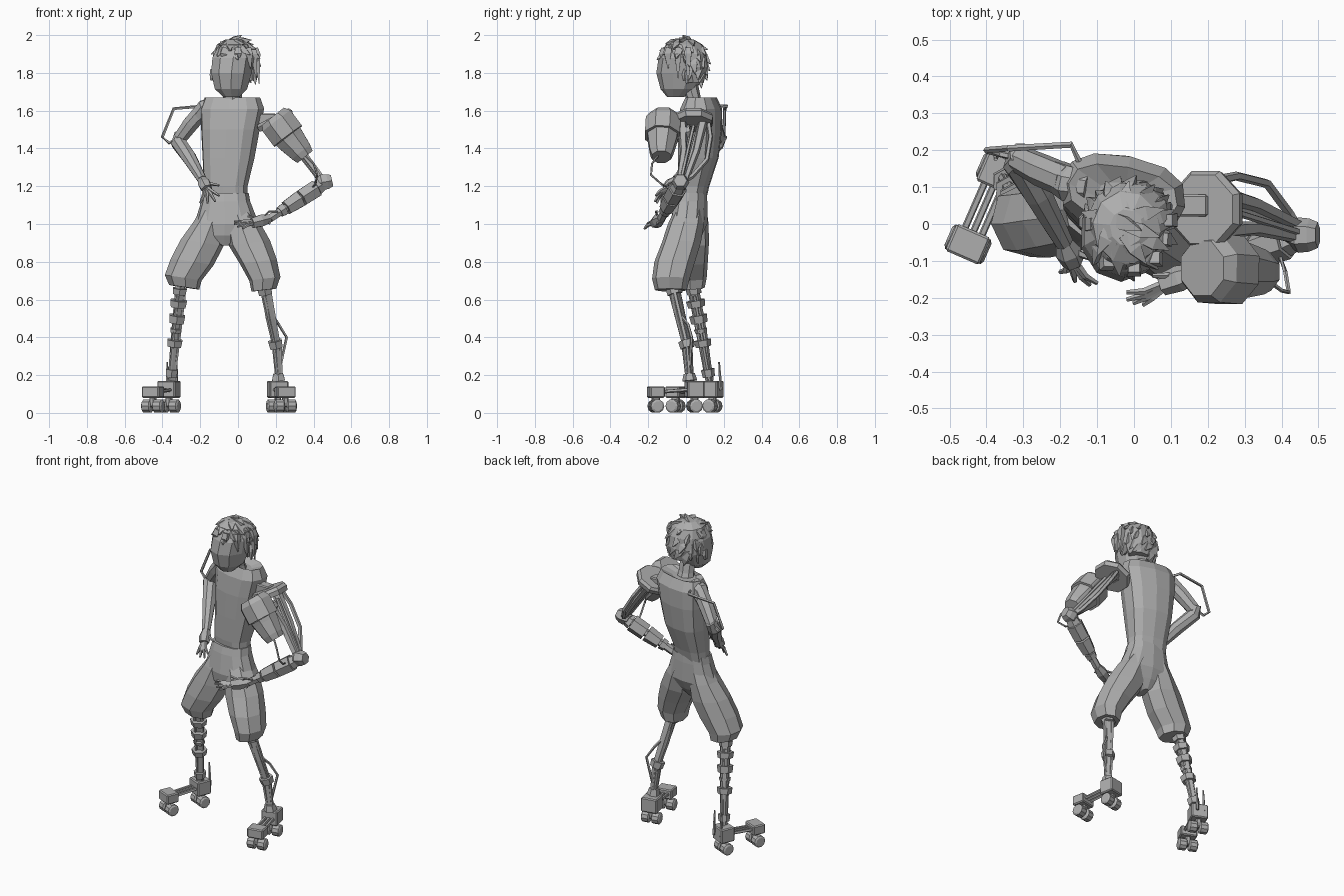
import bpy, bmesh, math, random
from mathutils import Vector, Matrix

random.seed(4)
cube = bpy.data.objects.get("Cube")
if cube:
    bpy.data.objects.remove(cube)

grey = bpy.data.materials.new("plain_grey")
grey.use_nodes = True
grey.diffuse_color = (0.42, 0.42, 0.42, 1)
grey.node_tree.nodes["Principled BSDF"].inputs["Base Color"].default_value = grey.diffuse_color


def finish(name, bm):
    bmesh.ops.recalc_face_normals(bm, faces=bm.faces)
    mesh = bpy.data.meshes.new(name)
    bm.to_mesh(mesh)
    bm.free()
    mesh.materials.append(grey)
    obj = bpy.data.objects.new(name, mesh)
    bpy.context.collection.objects.link(obj)
    return obj


def skin(bm, rings):
    """Bridge rings of points and cap both ends."""
    rows = [[bm.verts.new(p) for p in ring] for ring in rings]
    n = len(rows[0])
    for a, b in zip(rows, rows[1:]):
        for i in range(n):
            j = (i + 1) % n
            bm.faces.new((a[i], a[j], b[j], b[i]))
    bm.faces.new(rows[0])
    bm.faces.new(rows[-1])


def loft(name, levels, n=12, yaw=0.0, square=1.0, slope=0.0):
    """Stacked horizontal rings: (x, y, z, half width, half depth)."""
    rings = []
    for x, y, z, rx, ry in levels:
        ring = []
        for i in range(n):
            t = 2 * math.pi * i / n - math.pi / 2
            c, s = math.cos(t), math.sin(t)
            px = math.copysign(abs(c) ** square, c) * rx
            py = math.copysign(abs(s) ** square, s) * ry
            ring.append((x + px * math.cos(yaw) - py * math.sin(yaw),
                         y + px * math.sin(yaw) + py * math.cos(yaw), z + slope * px))
        rings.append(ring)
    bm = bmesh.new()
    skin(bm, rings)
    return finish(name, bm)


def add_tube(bm, points, radii, n):
    pts = [Vector(p) for p in points]
    rings = []
    for i, p in enumerate(pts):
        d = (pts[min(i + 1, len(pts) - 1)] - pts[max(i - 1, 0)]).normalized()
        ref = Vector((0, 1, 0)) if abs(d.y) < 0.9 else Vector((1, 0, 0))
        u = d.cross(ref).normalized()
        v = d.cross(u)
        r = radii[i] if isinstance(radii, (list, tuple)) else radii
        rings.append([p + (u * math.cos(t) + v * math.sin(t)) * r
                      for t in (2 * math.pi * (k + 0.5) / n for k in range(n))])
    skin(bm, rings)


def tube(name, points, radii, n=6):
    bm = bmesh.new()
    add_tube(bm, points, radii, n)
    return finish(name, bm)


def box(name, loc, size, yaw=0.0):
    bm = bmesh.new()
    m = Matrix.Translation(loc) @ Matrix.Rotation(yaw, 4, "Z") @ Matrix.Diagonal((*size, 1))
    bmesh.ops.create_cube(bm, size=1, matrix=m)
    bmesh.ops.bevel(bm, geom=bm.edges[:], offset=0.006, segments=1, affect="EDGES")
    return finish(name, bm)


def collar(name, a, b, t0, t1, r0, r1, n=6):
    """Tapered block around part of a limb running from a to b."""
    a, b = Vector(a), Vector(b)
    return tube(name, [a.lerp(b, t0), a.lerp(b, t1)], [r0, r1], n)


def rods(name, a, b, gap, r, count=3):
    """Bundle of parallel rods around the line from a to b."""
    bm = bmesh.new()
    for k in range(count):
        t = 2 * math.pi * k / count
        o = Vector((math.cos(t), math.sin(t), 0)) * gap
        add_tube(bm, [Vector(a) + o, Vector(b) + o * 0.6], r, 5)
    return finish(name, bm)


# Torso, neck and shorts
loft("torso", [(-.065, .035, 1.14, .118, .07), (-.065, .04, 1.2, .118, .08),
               (-.05, .065, 1.35, .14, .105), (-.04, .075, 1.5, .158, .112),
               (-.03, .08, 1.61, .172, .105), (-.03, .08, 1.67, .15, .075),
               (-.03, .06, 1.645, .075, .055)], 12, -.2, .8)
loft("neck", [(-.03, .055, 1.6, .06, .055), (-.03, .038, 1.67, .05, .04), (-.03, .01, 1.76, .05, .05)], 8)
loft("hips", [(-.065, .03, 1.165, .122, .08), (-.065, .025, 1.12, .13, .088),
              (-.06, .015, 1.0, .172, .098), (-.065, .005, .94, .12, .08),
              (-.065, 0, .885, .02, .05)], 12, -.1, .85)
loft("right_shorts_leg", [(-.12, .03, 1.08, .07, .08), (-.15, .025, 1.0, .085, .095),
                          (-.19, .02, .9, .114, .102), (-.242, .012, .8, .114, .104),
                          (-.29, .01, .715, .098, .1), (-.285, .015, .665, .08, .085)],
     8, .1, .9, -.15)
loft("left_shorts_leg", [(-.01, .02, 1.08, .07, .08), (.025, 0, 1.0, .09, .096),
                         (.06, -.025, .9, .11, .104), (.108, -.06, .8, .098, .108),
                         (.142, -.08, .71, .083, .1), (.137, -.08, .65, .066, .085)],
     8, -.1, .9, .12)

# Head, ears and spiky hair
loft("head", [(-.035, -.055, 1.672, .045, .045), (-.037, -.04, 1.715, .09, .095),
              (-.035, -.027, 1.8, .113, .13), (-.025, -.02, 1.88, .116, .125),
              (-.02, -.01, 1.945, .088, .1), (-.02, -.01, 1.975, .045, .055)], 10)
for side, x in (("left", .073), ("right", -.138)):
    loft(side + "_ear", [(x, 0, 1.76, .01, .015), (x, .005, 1.79, .014, .026),
                         (x, .005, 1.82, .01, .02)], 6)
loft("hair_cap", [(-.01, .04, 1.75, .08, .055), (-.015, .03, 1.83, .112, .088),
                  (-.015, .005, 1.9, .116, .108), (-.02, -.01, 1.95, .092, .1),
                  (-.02, -.01, 1.978, .045, .05)], 10, .2)
bm = bmesh.new()
heart = Vector((-.015, -.012, 1.835))
for k in range(50):
    h = 1 - 1.4 * (k + .5) / 50
    a = k * 2.39996
    w = math.sqrt(1 - h * h)
    n = Vector((w * math.cos(a), w * math.sin(a), h))
    if n.y < .1 and h < .55:
        continue
    root = heart + Vector((n.x * .1, n.y * .105, n.z * .13))
    sweep = Vector((n.x + .5, n.y + random.uniform(-.5, .5), -.5 - w * .3))
    sweep = (sweep - n * sweep.dot(n)).normalized()
    add_tube(bm, [root - sweep * .03, root + n * .008 + sweep * .02, root + n * .022 + sweep * .07],
             [.022, .027, .002], 4)
finish("hair_tufts", bm)
bm = bmesh.new()
for x, y, drop in ((.085, -.04, .11), (.1, .01, .14), (-.115, 0, .06),
                   (-.075, -.1, .03), (0, -.115, .025), (.06, -.09, .06)):
    add_tube(bm, [(x * .9, y, 1.93), (x, y * 1.08, 1.9), (x * 1.12, y * 1.05, 1.88 - drop)],
             [.022, .026, .002], 4)
finish("hair_fringe", bm)


def hand(side, wrist, palm, tips, thumb):
    """Palm wedge with four jointed fingers and a thumb."""
    w, p = Vector(wrist), Vector(palm)
    bm = bmesh.new()
    add_tube(bm, [w, w.lerp(p, .5), p], [.024, .036, .03], 6)
    for tip in tips:
        t = Vector(tip)
        add_tube(bm, [w.lerp(p, .7).lerp(t, .1), p.lerp(t, .5) + Vector((0, -.008, .004)), t],
                 [.012, .01, .006], 5)
    add_tube(bm, [w.lerp(p, .3), Vector(thumb)], [.013, .006], 5)
    finish(side + "_hand", bm)


# Right arm, hand on hip, with bent cable guard
elbow, wrist = (-.31, .175, 1.45), (-.19, -.05, 1.235)
tube("right_shoulder", [(-.12, .1, 1.63), (-.175, .11, 1.61), (-.21, .13, 1.57)], [.045, .052, .045], 8)
tube("right_upper_arm", [(-.18, .115, 1.61), (-.25, .145, 1.53), elbow], [.046, .045, .038], 8)
tube("right_forearm", [(-.305, .19, 1.475), (-.315, .165, 1.43), (-.26, .08, 1.355), wrist],
     [.034, .042, .04, .026], 8)
hand("right", wrist, (-.165, -.105, 1.185),
     [(-.2, -.13, 1.11), (-.16, -.155, 1.11), (-.12, -.165, 1.12), (-.1, -.16, 1.15)],
     (-.1, -.1, 1.205))
tube("right_arm_guard", [(-.14, .15, 1.62), (-.17, .215, 1.625), (-.34, .205, 1.61),
                         (-.4, .2, 1.46), (-.365, .19, 1.43), (-.32, .18, 1.45)], .009, 5)

# Left shoulder joint, octagonal shield and armour pod
box("left_shoulder_joint", (.15, .05, 1.55), (.1, .06, .07))
tube("left_shoulder_shield", [(.186, .04, 1.57), (.194, .04, 1.555), (.206, .04, 1.53)],
     [.1, .112, .105], 8)
tube("left_armour_pod", [(.185, -.12, 1.57), (.205, -.12, 1.545), (.265, -.125, 1.465)],
     [.08, .1, .1], 8)
tube("left_armour_cuff", [(.265, -.125, 1.465), (.282, -.125, 1.443), (.335, -.13, 1.38), (.355, -.13, 1.355)],
     [.086, .082, .066, .055], 8)
tube("left_pod_mount", [(.24, .02, 1.49), (.25, -.08, 1.47)], .03, 6)

# Left upper arm struts, elbow and wires
elbow, wrist = (.455, -.03, 1.215), (.17, -.13, 1.03)
for k, y in enumerate((-.02, .09)):
    tube("left_arm_strut_%d" % k, [(.21, y, 1.54), (.33, y * .6, 1.385), (.445, y * .3 - .03, 1.23)],
         [.026, .02, .016], 5)
rods("left_upper_arm_rods", (.22, .04, 1.52), elbow, .03, .01, 3)
tube("left_arm_arch", [(.23, .12, 1.53), (.28, .13, 1.46), (.36, .11, 1.34), (.42, .03, 1.25), elbow], .013, 5)
tube("left_elbow", [(.42, -.03, 1.21), (.445, -.03, 1.22), (.475, -.03, 1.225), (.498, -.03, 1.23)],
     [.03, .048, .045, .035], 6)
tube("left_arm_wire", [(.36, -.15, 1.36), (.4, -.18, 1.32), (.42, -.185, 1.26),
                       (.41, -.13, 1.21), (.39, -.07, 1.19)], .006, 5)

# Left forearm segments and hand
tube("left_forearm_core", [elbow, wrist], .024, 6)
for k, (t0, t1, r0, r1) in enumerate(((.04, .14, .036, .045), (.15, .42, .052, .05),
                                      (.45, .7, .05, .042), (.73, .82, .036, .032))):
    collar("left_forearm_segment_%d" % k, elbow, wrist, t0, t1, r0, r1)
tube("left_wrist_wire", [(.21, -.15, 1.065), (.165, -.16, 1.065), (.135, -.15, 1.04), (.17, -.15, 1.0)], .006, 5)
hand("left", wrist, (.075, -.165, 1.005),
     [(-.02, -.185, 1.012), (-.02, -.205, 1.0), (-.002, -.215, .985), (.025, -.22, .975)],
     (.05, -.14, 1.04))

# Right leg: stacked blocks on a thin shin
knee, ankle = (-.305, .035, .68), (-.355, .125, .17)
tube("right_shin", [knee, (-.335, .09, .42), ankle], [.03, .022, .02], 6)
rods("right_shin_rods", (-.31, .045, .62), ankle, .026, .009, 3)
for k, (t, half, r) in enumerate(((.07, .03, .042), (.2, .035, .05), (.36, .04, .048),
                                  (.48, .02, .035), (.61, .035, .046), (.92, .04, .036))):
    collar("right_shin_block_%d" % k, knee, ankle, t - half, t + half, r, r * .9)

# Left leg: paired rods, calf block and loose cable
knee, calf, ankle = (.135, -.07, .68), (.2, .005, .36), (.215, .02, .17)
collar("left_knee", knee, calf, 0, .16, .045, .04)
rods("left_shin_rods", knee, calf, .026, .012, 3)
tube("left_shin", [knee, (.17, -.03, .5), calf, ankle], [.022, .026, .022, .018], 6)
collar("left_calf_block", knee, calf, .93, 1.05, .042, .038)
rods("left_ankle_rods", calf, ankle, .024, .009, 3)
collar("left_ankle", calf, ankle, .8, 1, .03, .04)
tube("left_leg_cable", [(.18, -.03, .52), (.215, .01, .47), (.258, .03, .4),
                        (.225, .02, .25), (.19, .02, .18)], .008, 5)


def foot(side, heel, toe):
    """Heel and toe blocks joined by rods, each riding on a pair of wheels."""
    h, t = Vector((*heel, .125)), Vector((*toe, .11))
    d = (h - t).normalized()
    yaw = math.atan2(-d.x, d.y)
    across = Vector((math.cos(yaw), math.sin(yaw), 0))
    box(side + "_heel", h, (.1, .09, .09), yaw)
    box(side + "_toe", t, (.1, .08, .06), yaw)
    for k in (-1, 0, 1):
        o = across * .025 * k
        tube(side + "_sole_rod", [h + o, t + o], .01, 5)
    for part, centre in (("heel", h), ("toe", t)):
        for s in (-1, 1):
            mid = Vector((centre.x, centre.y, .036)) + across * .032 * s
            tube("%s_%s_wheel" % (side, part), [mid - across * .026, mid - across * .02,
                                                mid + across * .02, mid + across * .026],
                 [.026, .036, .036, .026], 10)
        box("%s_%s_axle_mount" % (side, part), (centre.x, centre.y, .06), (.03, .04, .06), yaw)


foot("right", (-.365, .14), (-.45, -.055))
foot("left", (.21, .045), (.25, -.16))
for dx in (-.025, .025):
    tube("right_heel_spike", [(-.35 + dx, .185, .12), (-.35 + dx, .175, .27)], [.009, .005], 5)
